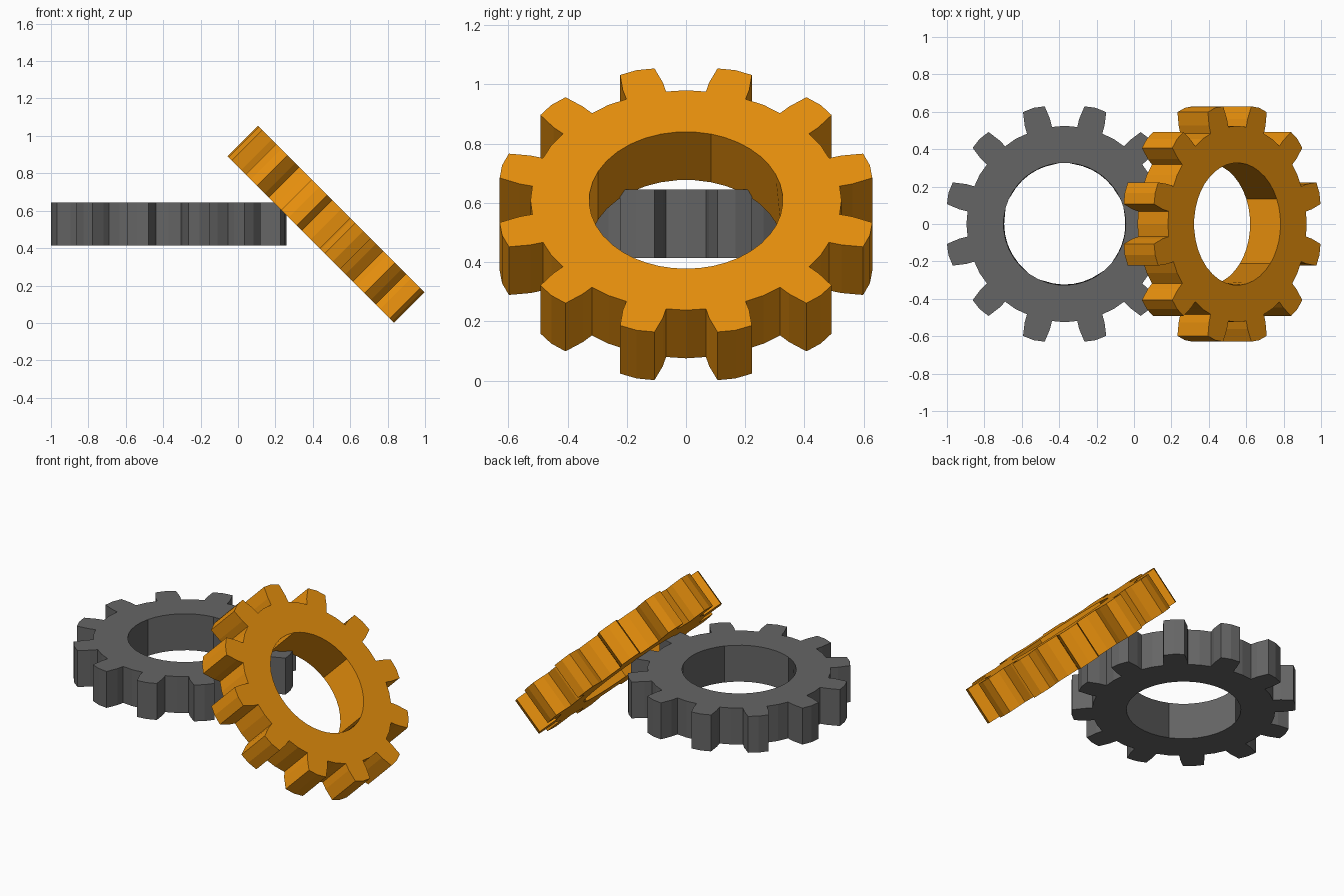
import bpy, bmesh
from math import radians, cos, sin

if "Cube" in bpy.data.objects:
    bpy.data.objects.remove(bpy.data.objects["Cube"])

TEETH = 12
THICK = 0.23
BORE_R = 0.327
# One tooth: (angle from its centre in degrees, radius)
TOOTH = [(-7.6, 0.523), (-7.1, 0.567), (-5.4, 0.638), (0, 0.643),
         (5.4, 0.638), (7.1, 0.567), (7.6, 0.523), (15, 0.525)]
# Corners where the coarse bore facets meet
BORE_CORNERS = [165, 245, 320, 384, 455, 525]
STEPS = 8


def ring(bm, pts, z):
    return [bm.verts.new((r * cos(radians(a)), r * sin(radians(a)), z)) for a, r in pts]


def loop_edges(bm, vs):
    return [bm.edges.new((vs[i - 1], vs[i])) for i in range(len(vs))]


def make_gear(name, location, tilt, color):
    outline = [(15 + k * 360 / TEETH + a, r) for k in range(TEETH) for a, r in TOOTH]
    bore = []
    for a0, a1 in zip(BORE_CORNERS, BORE_CORNERS[1:]):
        bore += [(a0 + (a1 - a0) * i / STEPS, BORE_R) for i in range(STEPS)]

    bm = bmesh.new()
    outer, inner = [], []
    # Flat faces with the bore left open
    for z in (-THICK / 2, THICK / 2):
        o, h = ring(bm, outline, z), ring(bm, bore, z)
        edges = loop_edges(bm, o) + loop_edges(bm, h)
        bmesh.ops.triangle_fill(bm, edges=edges, use_beauty=True, normal=(0, 0, 1))
        outer.append(o)
        inner.append(h)

    # Toothed rim
    b, t = outer
    for i in range(len(b)):
        bm.faces.new((b[i - 1], b[i], t[i], t[i - 1]))

    # Bore wall: one broad facet per sector between the round rims
    b, t = inner
    n = len(b)
    for s in range(0, n, STEPS):
        idx = [i % n for i in range(s, s + STEPS + 1)]
        bm.faces.new([t[i] for i in idx] + [b[i] for i in reversed(idx)])

    bmesh.ops.recalc_face_normals(bm, faces=bm.faces[:])
    mesh = bpy.data.meshes.new(name)
    bm.to_mesh(mesh)
    bm.free()
    mat = bpy.data.materials.new(name + "_paint")
    mat.diffuse_color = color
    mat.use_nodes = True
    mat.node_tree.nodes["Principled BSDF"].inputs["Base Color"].default_value = mat.diffuse_color
    mesh.materials.append(mat)
    ob = bpy.data.objects.new(name, mesh)
    ob.location = location
    ob.rotation_euler = (0, radians(tilt), 0)
    bpy.context.collection.objects.link(ob)


# Level dark grey gear and tilted orange gear
make_gear("flat_gear", (-0.371, 0, 0.53), 0, (0.13, 0.13, 0.13, 1))
make_gear("tilted_gear", (0.471, 0, 0.528), 45, (0.81, 0.28, 0.004, 1))
